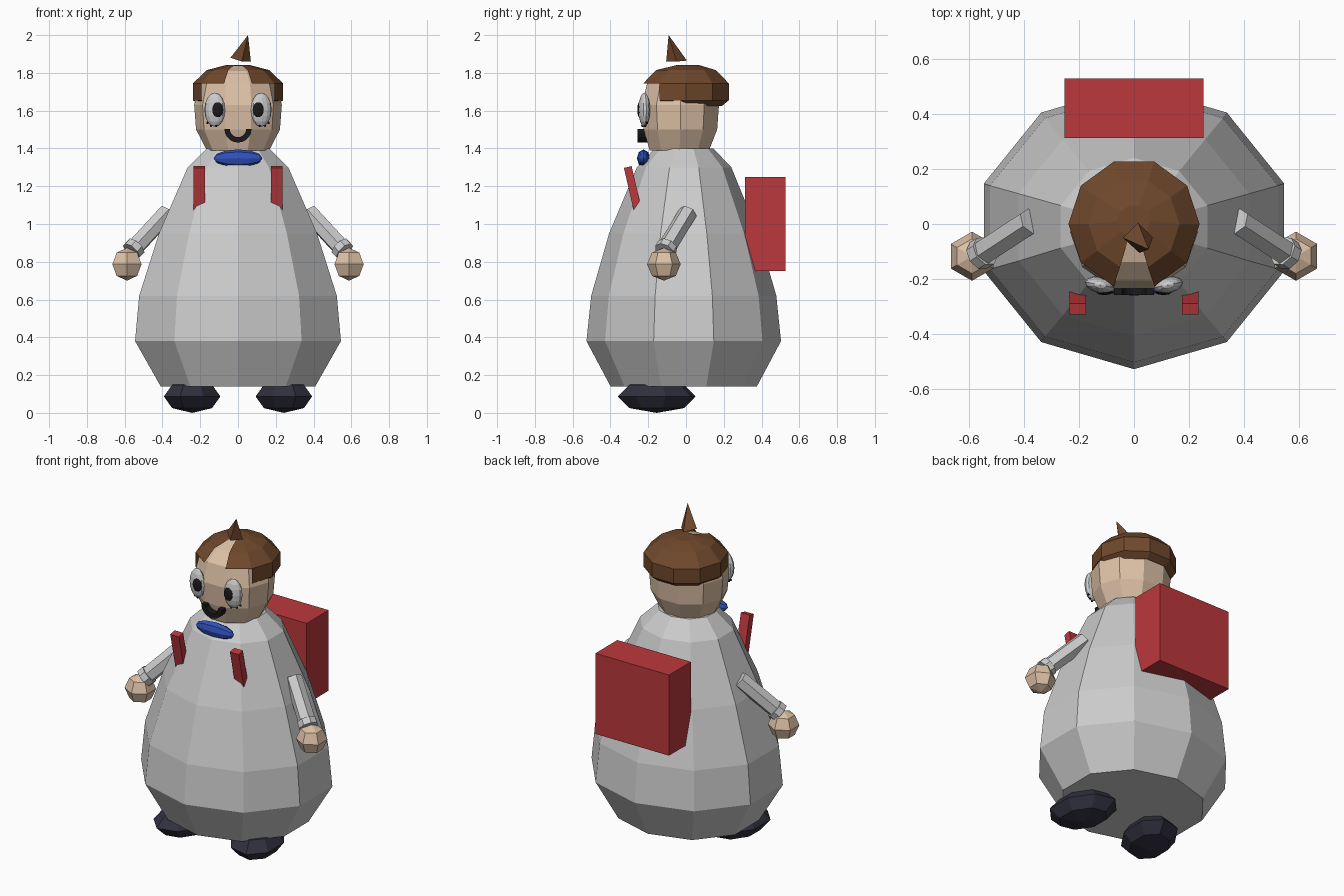
import bpy, bmesh, math
from mathutils import Vector, Matrix

if "Cube" in bpy.data.objects:
    bpy.data.objects.remove(bpy.data.objects["Cube"])


def material(name, rgb):
    m = bpy.data.materials.new(name)
    m.diffuse_color = (*rgb, 1)
    m.use_nodes = True
    m.node_tree.nodes["Principled BSDF"].inputs["Base Color"].default_value = m.diffuse_color
    return m


SKIN = material("skin", (0.72, 0.53, 0.38))
HAIR = material("hair_brown", (0.16, 0.065, 0.025))
BLACK = material("black", (0.01, 0.01, 0.012))
SHOE = material("shoe_navy", (0.03, 0.03, 0.05))
RED = material("pack_red", (0.5, 0.04, 0.045))
BLUE = material("tie_blue", (0.03, 0.08, 0.5))
WHITE = material("eye_white", (0.75, 0.75, 0.73))


def finish(bm, name, mat=None):
    bmesh.ops.recalc_face_normals(bm, faces=bm.faces)
    me = bpy.data.meshes.new(name)
    bm.to_mesh(me)
    bm.free()
    ob = bpy.data.objects.new(name, me)
    bpy.context.collection.objects.link(ob)
    if mat:
        me.materials.append(mat)
    return ob


def lathe(name, rings, n, phase, mat=None, skip=None):
    """Stack of elliptical n-gons (z, rx, ry, yc); skip(face level, face angle) leaves a gap."""
    bm = bmesh.new()
    rows = []
    for z, rx, ry, yc in rings:
        angles = [phase + 2 * math.pi * i / n for i in range(n)]
        rows.append([bm.verts.new((rx * math.cos(a), yc + ry * math.sin(a), z)) for a in angles])
    for k in range(len(rows) - 1):
        for i in range(n):
            j = (i + 1) % n
            mid = phase + 2 * math.pi * (i + 0.5) / n
            if skip and skip(k, mid):
                continue
            bm.faces.new((rows[k][i], rows[k][j], rows[k + 1][j], rows[k + 1][i]))
    bm.faces.new(rows[-1])
    if not skip:
        bm.faces.new(rows[0][::-1])
    return finish(bm, name, mat)


def ball(name, centre, radii, seg, rings, mat=None, yaw=0, axis='Z'):
    bm = bmesh.new()
    bmesh.ops.create_uvsphere(bm, u_segments=seg, v_segments=rings, radius=1)
    tip = Matrix.Rotation(math.pi / 2, 4, axis) if axis != 'Z' else Matrix()
    m = Matrix.Translation(centre) @ Matrix.Rotation(yaw, 4, 'Z') @ Matrix.Diagonal((*radii, 1)) @ tip
    bm.transform(m)
    return finish(bm, name, mat)


def rod(name, a, b, r1, r2, seg, mat=None, spin=0):
    a, b = Vector(a), Vector(b)
    bm = bmesh.new()
    bmesh.ops.create_cone(bm, cap_ends=True, segments=seg, radius1=r1, radius2=r2, depth=(b - a).length)
    q = (b - a).to_track_quat('Z', 'Y').to_matrix().to_4x4()
    bm.transform(Matrix.Translation((a + b) / 2) @ q @ Matrix.Rotation(spin, 4, 'Z'))
    return finish(bm, name, mat)


def box(name, centre, size, mat, tilt=0):
    bm = bmesh.new()
    bmesh.ops.create_cube(bm, size=1)
    bm.transform(Matrix.Translation(centre) @ Matrix.Rotation(tilt, 4, 'X') @ Matrix.Diagonal((*size, 1)))
    return finish(bm, name, mat)


# Body: ten-sided bell
lathe("body", [(0.14, 0.43, 0.387, -0.012), (0.38, 0.573, 0.515, -0.012), (0.62, 0.55, 0.49, -0.012),
               (0.95, 0.44, 0.395, -0.012), (1.30, 0.28, 0.25, -0.01), (1.40, 0.175, 0.155, -0.01)],
      10, -math.pi / 2)

# Head
lathe("head", [(1.39, 0.165, 0.165, -0.035), (1.50, 0.222, 0.205, -0.03), (1.63, 0.232, 0.215, -0.03),
               (1.745, 0.205, 0.195, -0.02), (1.81, 0.145, 0.135, -0.01), (1.838, 0.06, 0.055, 0.0)],
      10, math.radians(18 + 54), SKIN)


# Hair cap: open in the middle of the forehead, short fringe either side
def hair_gap(level, angle):
    off = abs(math.degrees(math.remainder(angle + math.pi / 2, 2 * math.pi)))
    return off < 10 or (level < 2 and off < 50)


lathe("hair", [(1.625, 0.2, 0.2, 0.0), (1.655, 0.238, 0.238, 0.0), (1.745, 0.238, 0.238, 0.0),
               (1.815, 0.165, 0.165, 0.0), (1.842, 0.06, 0.06, 0.01)],
      10, math.radians(72), HAIR, hair_gap)

# Tuft: a slanted pyramid
tuft = bmesh.new()
base = [tuft.verts.new(p) for p in ((-0.04, -0.05, 1.88), (0.02, -0.105, 1.86), (0.068, -0.05, 1.86), (0.015, 0.005, 1.865))]
tip = tuft.verts.new((0.053, -0.092, 2.0))
tuft.faces.new(base)
for i in range(4):
    tuft.faces.new((base[i], base[(i + 1) % 4], tip))
finish(tuft, "tuft", HAIR)

# Mouth: half ring swept with a square section
mouth = bmesh.new()
prev = first = None
for i in range(11):
    t = math.pi + math.pi * i / 10
    row = [mouth.verts.new((r * math.cos(t), y, 1.503 + r * math.sin(t)))
           for r, y in ((0.043, -0.258), (0.072, -0.258), (0.072, -0.2), (0.043, -0.2))]
    if prev:
        for k in range(4):
            mouth.faces.new((prev[k], prev[(k + 1) % 4], row[(k + 1) % 4], row[k]))
    else:
        first = row
    prev = row
mouth.faces.new(first)
mouth.faces.new(prev)
finish(mouth, "mouth", BLACK)

# Neck tie
ball("neck_tie", (0, -0.225, 1.348), (0.13, 0.035, 0.047), 8, 6, BLUE, axis='Y')

# Backpack
box("backpack", (0, 0.42, 1.0), (0.505, 0.215, 0.5), RED)

# Paired parts
for side, s in (("left", -1), ("right", 1)):
    # Face
    ball(f"eye_{side}", (s * 0.123, -0.221, 1.605), (0.056, 0.03, 0.09), 12, 8, WHITE, s * 0.2)
    ball(f"pupil_{side}", (s * 0.107, -0.246, 1.605), (0.031, 0.012, 0.041), 10, 8, BLACK)
    for k, (x, z) in enumerate(((0.162, 1.535), (0.143, 1.52), (0.115, 1.52))):
        ball(f"freckle_{side}_{k}", (s * x, -0.205 - (0.165 - x) * 0.5, z), (0.007,) * 3, 6, 4, BLACK)
    # Straps sink into the chest at their lower end
    box(f"strap_{side}", (s * 0.205, -0.278, 1.17), (0.06, 0.042, 0.27), RED, math.radians(13))
    # Arms
    wrist = Vector((s * 0.555, -0.108, 0.865))
    shoulder = Vector((s * 0.375, 0.01, 1.06))
    rod(f"arm_{side}", shoulder, wrist, 0.05, 0.05, 6)
    along = (wrist - shoulder).normalized()
    rod(f"cuff_{side}", wrist - along * 0.025, wrist + along * 0.015, 0.057, 0.057, 8)
    ball(f"hand_{side}", (s * 0.588, -0.117, 0.787), (0.089, 0.089, 0.087), 6, 4, SKIN)
    # Feet
    ball(f"foot_{side}", (s * 0.243, -0.155, 0.087), (0.155, 0.215, 0.087), 8, 4, SHOE, s * 0.3)
